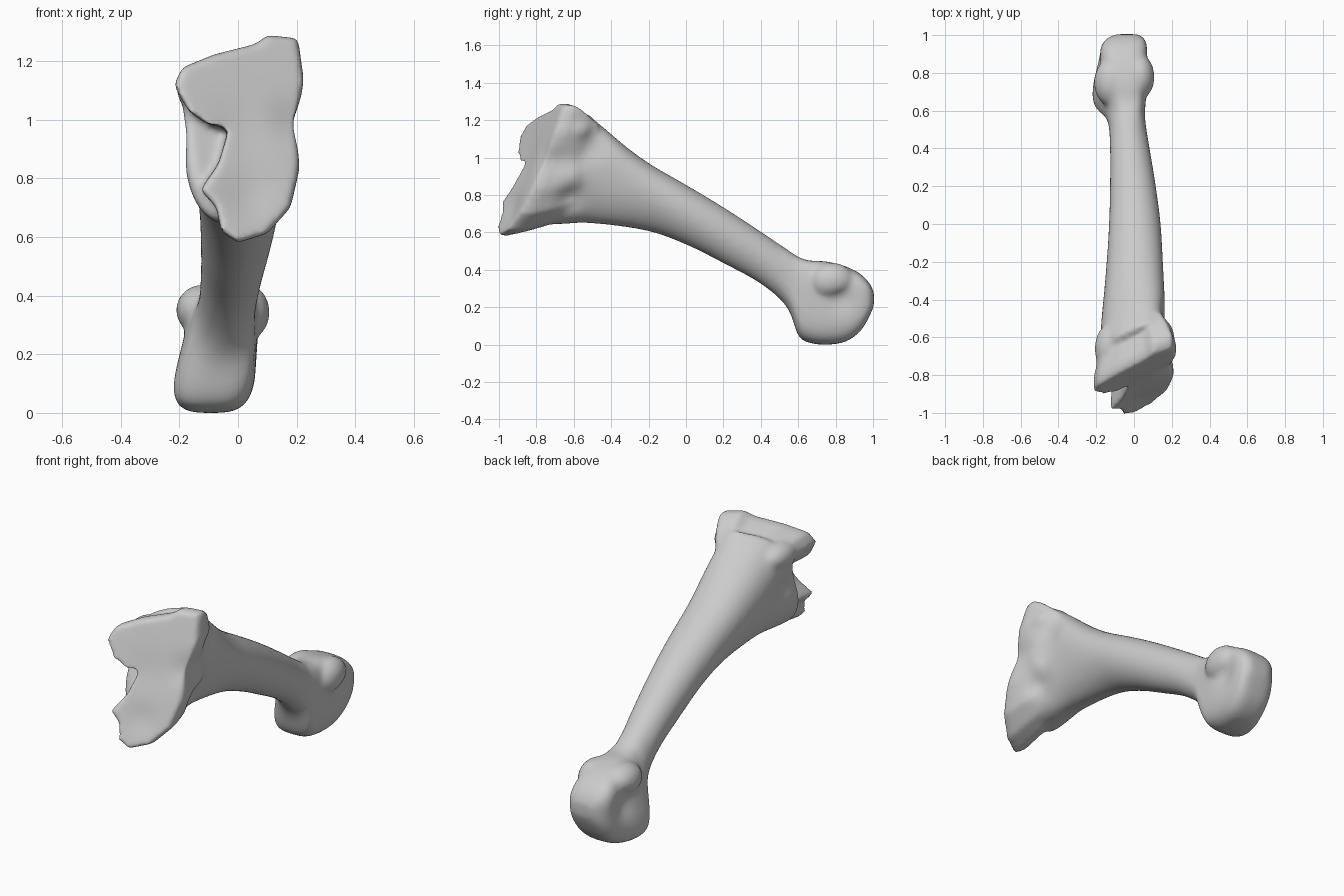
import bpy, bmesh, math
from mathutils import Vector

cube = bpy.data.objects.get("Cube")
if cube:
    bpy.data.objects.remove(cube, do_unlink=True)

SEGMENTS = 48
SLOPE_X, SLOPE_Z, MID_Z, FACE_Y = 0.416, 0.383, 0.95, -0.866

# Sections: y, tilt, top, bottom, upper min x, upper max x, lower min x, lower max x
SECTIONS = [
    (-.69, 1, 1.2, .67, -.17, .17, -.13, .12),
    (-.66, .95, 1.23, .645, -.21, .19, -.165, .14),
    (-.58, .75, 1.2, .645, -.215, .19, -.16, .14),
    (-.45, .5, 1.13, .65, -.195, .195, -.14, .12),
    (-.2, .1, .97, .61, -.16, .18, -.13, .12),
    (0, 0, .855, .535, -.14, .16, -.125, .12),
    (.2, 0, .735, .435, -.13, .13, -.125, .1),
    (.4, 0, .605, .325, -.13, .095, -.125, .07),
    (.54, 0, .51, .2, -.125, .07, -.15, .05),
    (.6, 0, .47, .05, -.12, .065, -.22, .05),
    (.66, 0, .45, .01, -.13, .07, -.25, .05),
    (.75, 0, .445, 0, -.15, .075, -.24, .055),
    (.85, 0, .42, .015, -.18, .08, -.2, .055),
    (.93, 0, .38, .07, -.185, .08, -.17, .055),
    (.98, 0, .33, .15, -.15, .06, -.14, .05),
    (1.005, 0, .28, .21, -.1, .02, -.09, .02),
]

# Outline of the joint face, as x and z
FACE = [(-.22, 1.12), (-.19, 1.18), (-.08, 1.225), (.06, 1.26), (.1, 1.29),
        (.205, 1.28), (.225, 1.14), (.21, 1), (.21, .83), (.18, .7), (.1, .61),
        (0, .58), (-.06, .62), (-.075, .7), (-.13, .76), (-.07, .85),
        (-.04, .97), (-.1, .98), (-.17, 1.03)]

# Raised lumps: centre and radii
LUMPS = [
    ((.13, -.6, 1.15), (.085, .11, .09)),
    ((.03, .78, .34), (.08, .12, .1)),
    ((-.12, .75, .35), (.093, .13, .09)),
    ((-.13, -.66, 1.1), (.08, .13, .08)),
]

# Soft dents and swellings: centre, reach, height along the surface
RELIEF = [
    ((.18, -.72, .98), .08, -.025),
    ((.15, -.62, .78), .07, -.025),
    ((.17, -.6, .9), .06, .015),
    ((.17, -.5, 1.05), .08, -.015),
    ((.06, .83, .24), .07, -.015),
    ((-.19, .83, .24), .07, -.02),
    ((-.17, -.65, .93), .09, -.03),
    ((.04, -.94, .74), .09, -.012),
    ((.02, -.87, .97), .12, -.01),
]


def tilted(x, z, y, tilt=1):
    return Vector((x, y + tilt * (SLOPE_X * x + SLOPE_Z * (z - MID_Z)), z))


def loft(bm, rings):
    """Skin a list of equal rings and close both ends."""
    loops = [[bm.verts.new(p) for p in ring] for ring in rings]
    for a, b in zip(loops, loops[1:]):
        for i in range(len(a)):
            j = (i + 1) % len(a)
            bm.faces.new((a[i], a[j], b[j], b[i]))
    bm.faces.new(loops[0][::-1])
    bm.faces.new(loops[-1])


def blend(a, b, c, d, t):
    """Smooth curve through neighbouring section values."""
    return b + t / 2 * (c - a + t * (2 * a - 5 * b + 4 * c - d
                                     + t * (3 * (b - c) + d - a)))


def section_ring(s):
    """Egg-shaped section, squarer near both joints."""
    y, tilt, top, bottom, ul, ur, ll, lr = s
    head = min(1, max(0, (y - .5) * 8))
    power = 1 - .3 * max(0, tilt) - .42 * head
    ring = []
    for k in range(SEGMENTS):
        a = math.tau * k / SEGMENTS
        c = math.copysign(abs(math.cos(a)) ** power, math.cos(a))
        v = math.copysign(abs(math.sin(a)) ** power, math.sin(a))
        h = (v + 1) / 2
        left, right = ll + (ul - ll) * h, lr + (ur - lr) * h
        x = (left + right) / 2 + c * (right - left) / 2
        z = (top + bottom) / 2 + v * (top - bottom) / 2
        ring.append(tilted(x, z + .2 * tilt * h * x, y, tilt))
    return ring


bm = bmesh.new()

# Shaft and rounded far head
rings = []
last = len(SECTIONS) - 1
for i in range(last):
    near = [SECTIONS[min(max(i + o, 0), last)] for o in (-1, 0, 1, 2)]
    for step in range(4):
        rings.append(section_ring([blend(*q, step / 4) for q in zip(*near)]))
rings.append(section_ring(SECTIONS[last]))
loft(bm, rings)

# Flared joint face with a softened rim, narrowing back into the shaft
rim = []
for depth, scale, tilt in ((0, .98, 1), (.02, 1, 1), (.06, 1, 1),
                           (.15, .92, .85), (.36, .68, .3)):
    rim.append([tilted(x * scale, MID_Z + (z - MID_Z) * scale, FACE_Y + depth, tilt)
                for x, z in FACE])
loft(bm, rim)

# Knobs beside both joints
for centre, radii in LUMPS:
    made = bmesh.ops.create_icosphere(bm, subdivisions=3, radius=1)
    for v in made["verts"]:
        v.co = Vector(centre) + Vector(c * r for c, r in zip(v.co, radii))

bmesh.ops.recalc_face_normals(bm, faces=bm.faces)
mesh = bpy.data.meshes.new("foot_bone")
bm.to_mesh(mesh)
bm.free()
bone = bpy.data.objects.new("foot_bone", mesh)
bpy.context.collection.objects.link(bone)
bpy.context.view_layer.objects.active = bone
bone.select_set(True)

# Fuse the pieces into one soft skin
remesh = bone.modifiers.new("fuse", "REMESH")
remesh.mode = "VOXEL"
remesh.voxel_size = .011
smooth = bone.modifiers.new("soften", "SMOOTH")
smooth.factor = .5
smooth.iterations = 18
for name in ("fuse", "soften"):
    bpy.ops.object.modifier_apply(modifier=name)

# Surface relief
normals = [v.normal.copy() for v in bone.data.vertices]
for v, n in zip(bone.data.vertices, normals):
    start = v.co.copy()
    for centre, reach, height in RELIEF:
        d = (start - Vector(centre)).length / reach
        v.co += n * height * math.exp(-d * d)

# Rest the bone on the ground
ground = min(v.co.z for v in bone.data.vertices)
for v in bone.data.vertices:
    v.co.z -= ground

mat = bpy.data.materials.new("bone_grey")
mat.use_nodes = True
grey = (.6, .6, .6, 1)
mat.diffuse_color = grey
mat.node_tree.nodes["Principled BSDF"].inputs["Base Color"].default_value = grey
bone.data.materials.clear()
bone.data.materials.append(mat)
bpy.ops.object.shade_smooth()
